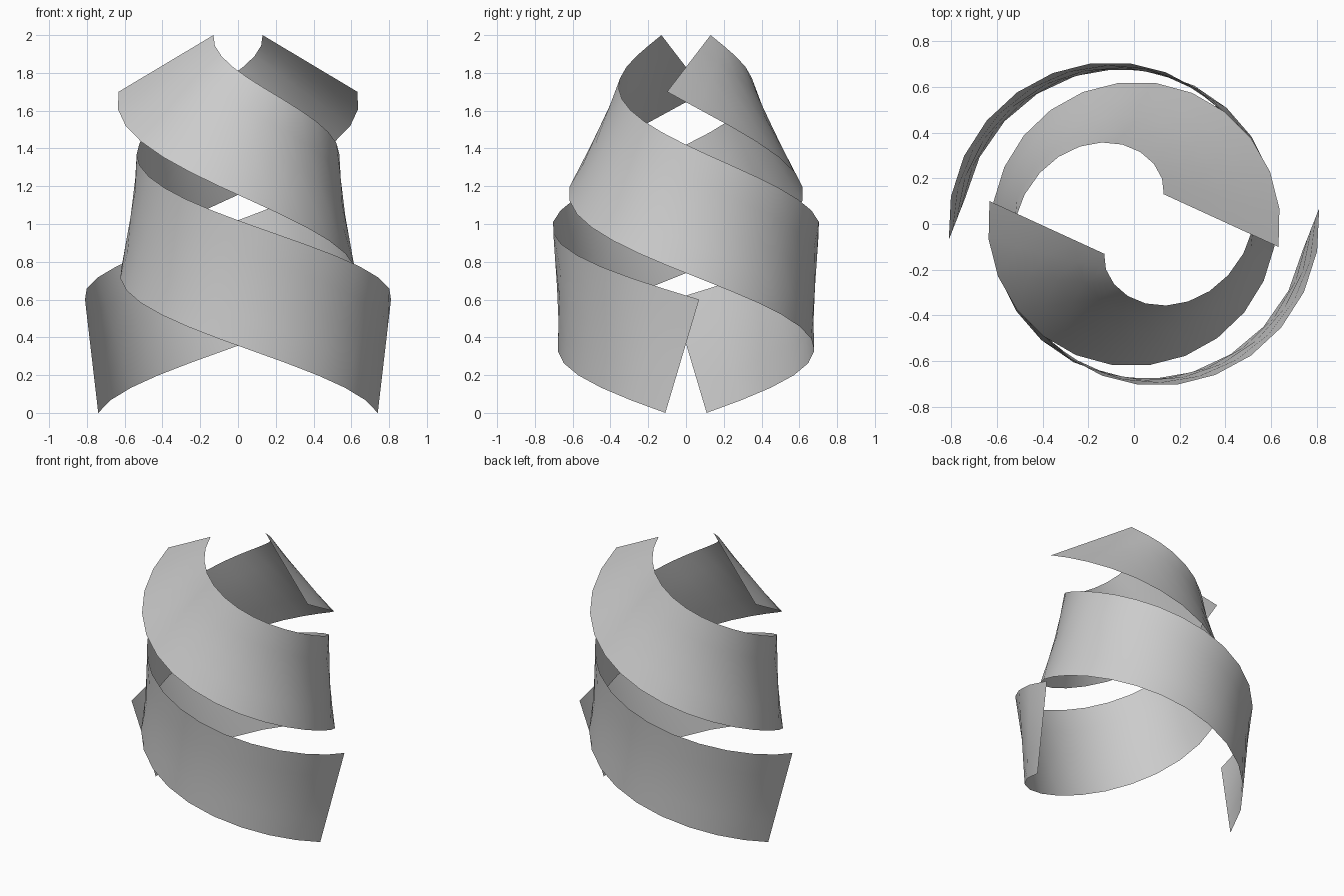
import bpy, bmesh
from math import cos, sin, radians, pi
from mathutils import Vector

if "Cube" in bpy.data.objects:
    bpy.data.objects.remove(bpy.data.objects["Cube"])

SEGMENTS, ROWS = 24, 4

# Edge profiles: t along ribbon -> value
LOW_R = [(0, .748), (.226, .678), (.476, .625), (.726, .622), (1, .64)]
LOW_Z = [(0, 0), (.226, .355), (.476, .74), (.726, 1.155), (1, 1.7)]
TOP_R = [(0, .813), (.297, .70), (.578, .525), (.859, .33), (1, .184)]
TOP_Z = [(0, .6), (.297, 1.02), (.578, 1.42), (.859, 1.81), (1, 2.0)]


def smooth(pts, t):
    """Smooth curve through the points."""
    total = 0
    for i, (ti, v) in enumerate(pts):
        for j, (tj, _) in enumerate(pts):
            if i != j:
                v *= (t - tj) / (ti - tj)
        total += v
    return total


def edge_point(t, start, end, radii, heights, turn):
    a = radians(start + (end - start) * t) + turn
    r = smooth(radii, t)
    return Vector((r * cos(a), r * sin(a), smooth(heights, t)))


def ribbon(name, turn):
    bm = bmesh.new()
    grid = []
    for i in range(SEGMENTS + 1):
        t = i / SEGMENTS
        low = edge_point(t, -8.4, -369, LOW_R, LOW_Z, turn)
        top = edge_point(t, 4.9, -315, TOP_R, TOP_Z, turn)
        grid.append([bm.verts.new(low.lerp(top, k / ROWS)) for k in range(ROWS + 1)])
    for a, b in zip(grid, grid[1:]):
        for k in range(ROWS):
            bm.faces.new((a[k], a[k + 1], b[k + 1], b[k])).smooth = True
    mesh = bpy.data.meshes.new(name)
    bm.to_mesh(mesh)
    bm.free()
    bpy.context.collection.objects.link(bpy.data.objects.new(name, mesh))


# Two identical spiral ribbons, half a turn apart
ribbon("spiral_ribbon_right", 0)
ribbon("spiral_ribbon_left", pi)
